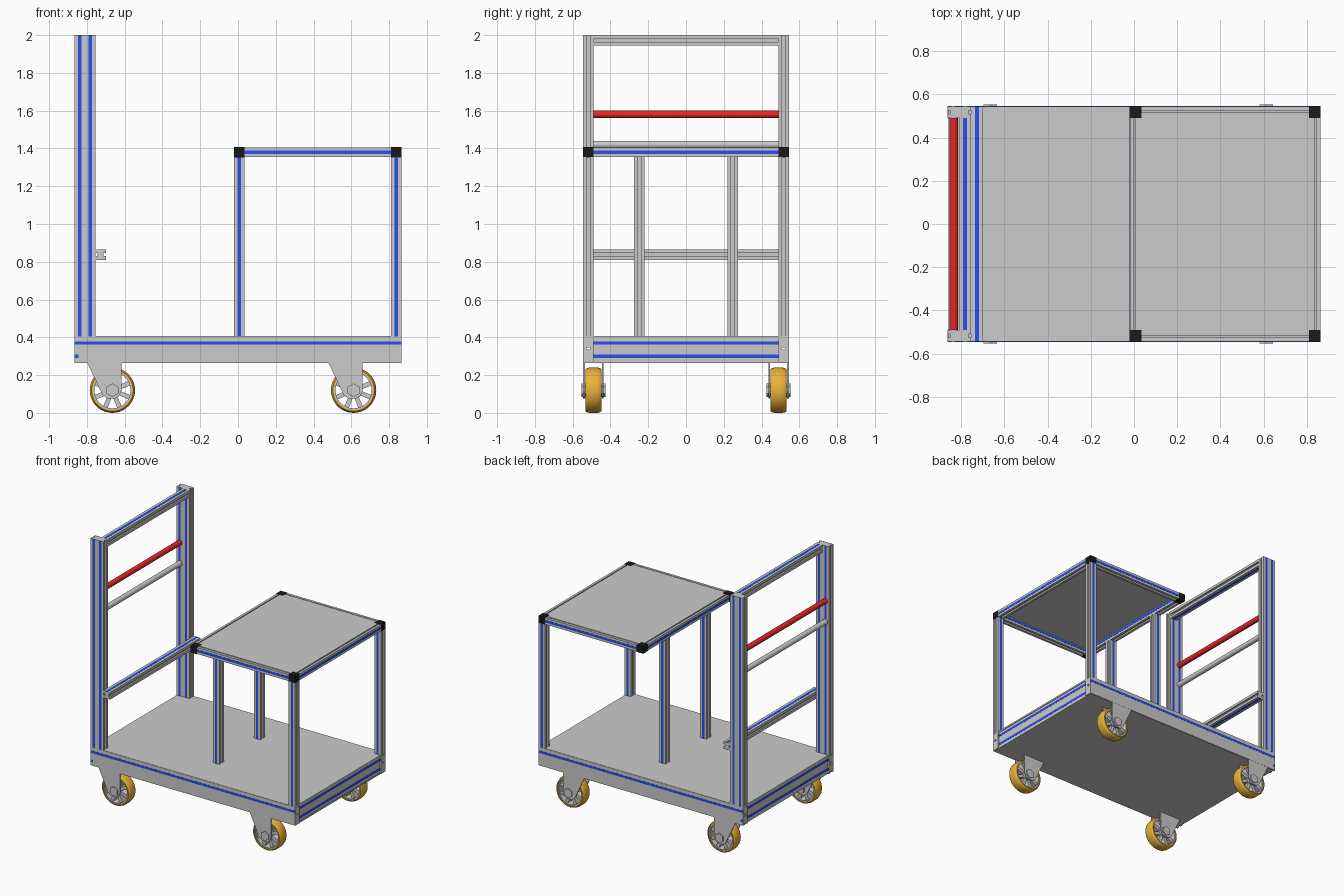
import bpy, bmesh, math
from mathutils import Vector

if "Cube" in bpy.data.objects:
    bpy.data.objects.remove(bpy.data.objects["Cube"])

S = 0.055          # rail width
YC = 0.5175        # rail centre line at the sides


def material(name, rgb):
    m = bpy.data.materials.new(name)
    m.diffuse_color = (*rgb, 1)
    m.use_nodes = True
    m.node_tree.nodes["Principled BSDF"].inputs["Base Color"].default_value = m.diffuse_color
    return m


BLUE = material("blue", (0.02, 0.08, 0.85))
RED = material("red", (0.8, 0.02, 0.02))
ORANGE = material("orange", (0.85, 0.45, 0.04))
BLACK = material("black", (0.01, 0.01, 0.01))


def finish(name, bm, mat=None, smooth=False):
    bmesh.ops.recalc_face_normals(bm, faces=bm.faces)
    me = bpy.data.meshes.new(name)
    bm.to_mesh(me)
    bm.free()
    ob = bpy.data.objects.new(name, me)
    bpy.context.collection.objects.link(ob)
    if mat:
        me.materials.append(mat)
    if smooth:
        bpy.ops.object.select_all(action='DESELECT')
        ob.select_set(True)
        bpy.context.view_layer.objects.active = ob
        bpy.ops.object.shade_smooth_by_angle(angle=math.radians(35))
    return ob


def prism(name, pts, direction, mat=None, smooth=False):
    """Closed outline pushed along a direction."""
    bm = bmesh.new()
    f = bm.faces.new([bm.verts.new(p) for p in pts])
    new = bmesh.ops.extrude_face_region(bm, geom=[f])["geom"]
    vs = [g for g in new if isinstance(g, bmesh.types.BMVert)]
    bmesh.ops.translate(bm, verts=vs, vec=direction)
    return finish(name, bm, mat, smooth)


def box(name, lo, hi, mat=None):
    pts = [(lo[0], lo[1], lo[2]), (hi[0], lo[1], lo[2]),
           (hi[0], hi[1], lo[2]), (lo[0], hi[1], lo[2])]
    return prism(name, pts, (0, 0, hi[2] - lo[2]), mat)


def rod(name, c, r, length, sides=24, mat=None, turn=0.0):
    """Round or polygonal bar along y."""
    pts = []
    for i in range(sides):
        a = turn + 2 * math.pi * i / sides
        pts.append((c[0] + r * math.cos(a), c[1] - length / 2, c[2] + r * math.sin(a)))
    return prism(name, pts, (0, length, 0), mat, sides > 8)


def rail(name, c, length, along, strip, height=S, width=S, strips=(0,)):
    """Slotted rail: open slots on the u faces, blue strips on the 'strip' axis faces."""
    e = [Vector((1, 0, 0)), Vector((0, 1, 0)), Vector((0, 0, 1))]
    u, a, v = e[3 - along - strip], e[along], e[strip]
    w, h, g, d = width / 2, height / 2, 0.008, 0.012
    right = [(w, -h), (w, -g), (w - d, -g), (w - d, g), (w, g), (w, h)]
    outline = right + [(-x, -y) for x, y in right]
    start = Vector(c) - a * length / 2
    prism(name, [start + u * x + v * y for x, y in outline], a * length)
    for s in (-1, 1):
        for off in strips:
            o = start + u * off + v * s * h
            pts = [o + u * x + v * s * y for x, y in
                   ((-.009, -.004), (.009, -.004), (.009, .001), (-.009, .001))]
            prism(name + "_strip", pts, a * length, BLUE)


def lathe(name, c, profile, mat=None):
    """Closed (radius, y) ring section spun about the wheel axle."""
    n, bm = 40, bmesh.new()
    rings = []
    for i in range(n):
        t = 2 * math.pi * i / n
        rings.append([bm.verts.new((c[0] + r * math.cos(t), c[1] + y, c[2] + r * math.sin(t)))
                      for r, y in profile])
    k = len(profile)
    for i in range(n):
        p, q = rings[i], rings[(i + 1) % n]
        for j in range(k):
            bm.faces.new((p[j], p[(j + 1) % k], q[(j + 1) % k], q[j]))
    return finish(name, bm, mat, True)


# platform: side rails, end rails, deck and bottom plate
for s in (-1, 1):
    rail("side_rail", (0, s * YC, 0.37), 1.73, 0, 1, height=S, width=0.07)
    box("lower_side_rail", (-0.845, s * YC - S / 2, 0.265), (0.865, s * YC + S / 2, 0.335))
    rail("lower_side_rail_end", (-0.855, s * YC, 0.30), 0.02, 0, 1, height=S, width=0.07)
    for z in (0.30, 0.37):
        rail("end_rail", (s * 0.8275, 0, z), 0.98, 1, 0, width=0.07)
box("deck", (-0.86, -0.543, 0.395), (0.86, 0.543, 0.407))
box("bottom_plate", (-0.855, -0.54, 0.263), (0.86, 0.54, 0.272))

# push handle: double-width posts with bars between them
for s in (-1, 1):
    rail("handle_post", (-0.81, s * YC, 1.2025), 1.595, 2, 1, width=0.11,
         strips=(-0.0275, 0.0275))
rail("handle_top_bar", (-0.7825, 0, 1.9725), 0.98, 1, 2)
rail("handle_cross_bar", (-0.7275, 0, 0.8375), 1.09, 1, 2)
rod("red_grip_bar", (-0.835, 0, 1.58), 0.02, 0.98, mat=RED)
rod("grey_grip_bar", (-0.835, 0, 1.42), 0.02, 0.98)

# table: legs, frame, corner blocks and top panel
X0, X1, ZT = 0.0075, 0.8375, 1.38
for s in (-1, 1):
    rail("rear_table_leg", (X1, s * YC, 0.88), 0.95, 2, 1)
    rail("inner_table_leg", (X0, s * 0.247, 0.88), 0.95, 2, 1)
    rail("table_side_rail", ((X0 + X1) / 2, s * YC, ZT), X1 - X0 - S, 0, 1, height=0.053, width=0.05)
    for x in (X0, X1):
        h = S / 2
        box("table_corner_block", (x - h, s * YC - h, ZT - h), (x + h, s * YC + h, ZT + h), BLACK)
for x in (X0, X1):
    rail("table_end_rail", (x, 0, ZT), 0.98, 1, 0, height=0.053, width=0.05)
h = S / 2
outline = [(X0, 0.49), (X0 + h, 0.49), (X0 + h, YC), (X1 - h, YC), (X1 - h, 0.49), (X1, 0.49)]
outline += [(x, -y) for x, y in reversed(outline)]
prism("table_panel", [(x, y, 1.394) for x, y in outline], (0, 0, 0.012))

# castors: tyre, spoked rim, hub, bolt and fork plates
R = 0.12
tyre = [(.104, -.042), (.111, -.042), (.116, -.036), (R, -.022),
        (R, .022), (.116, .036), (.111, .042), (.104, .042)]
rim = [(.096, -.036), (.105, -.036), (.105, .036), (.096, .036)]
fork = [(-.133, .265), (.047, .265), (.047, .115), (.033, .085), (.01, .075),
        (-.025, .075), (-.052, .095)]
for x in (-0.665, 0.612):
    for s in (-1, 1):
        c = (x, s * 0.49, R)
        lathe("wheel_tyre", c, tyre, ORANGE)
        lathe("wheel_rim", c, rim)
        rod("wheel_hub", c, 0.036, 0.08)
        rod("axle_bolt", c, 0.036, 0.126, 6, turn=math.pi / 6)
        for i in range(8):
            a = 2 * math.pi * (i + 0.5) / 8
            d, t = Vector((math.cos(a), 0, math.sin(a))), Vector((-math.sin(a), 0, math.cos(a)))
            o = Vector(c) - Vector((0, 0.025, 0))
            prism("wheel_spoke", [o + d * .03 + t * .011, o + d * .1 + t * .013,
                                  o + d * .1 - t * .013, o + d * .03 - t * .011], (0, 0.05, 0))
        for k in (-1, 1):
            prism("castor_fork", [(x + px, c[1] + k * 0.05 - 0.004, z) for px, z in fork],
                  (0, 0.008, 0))
